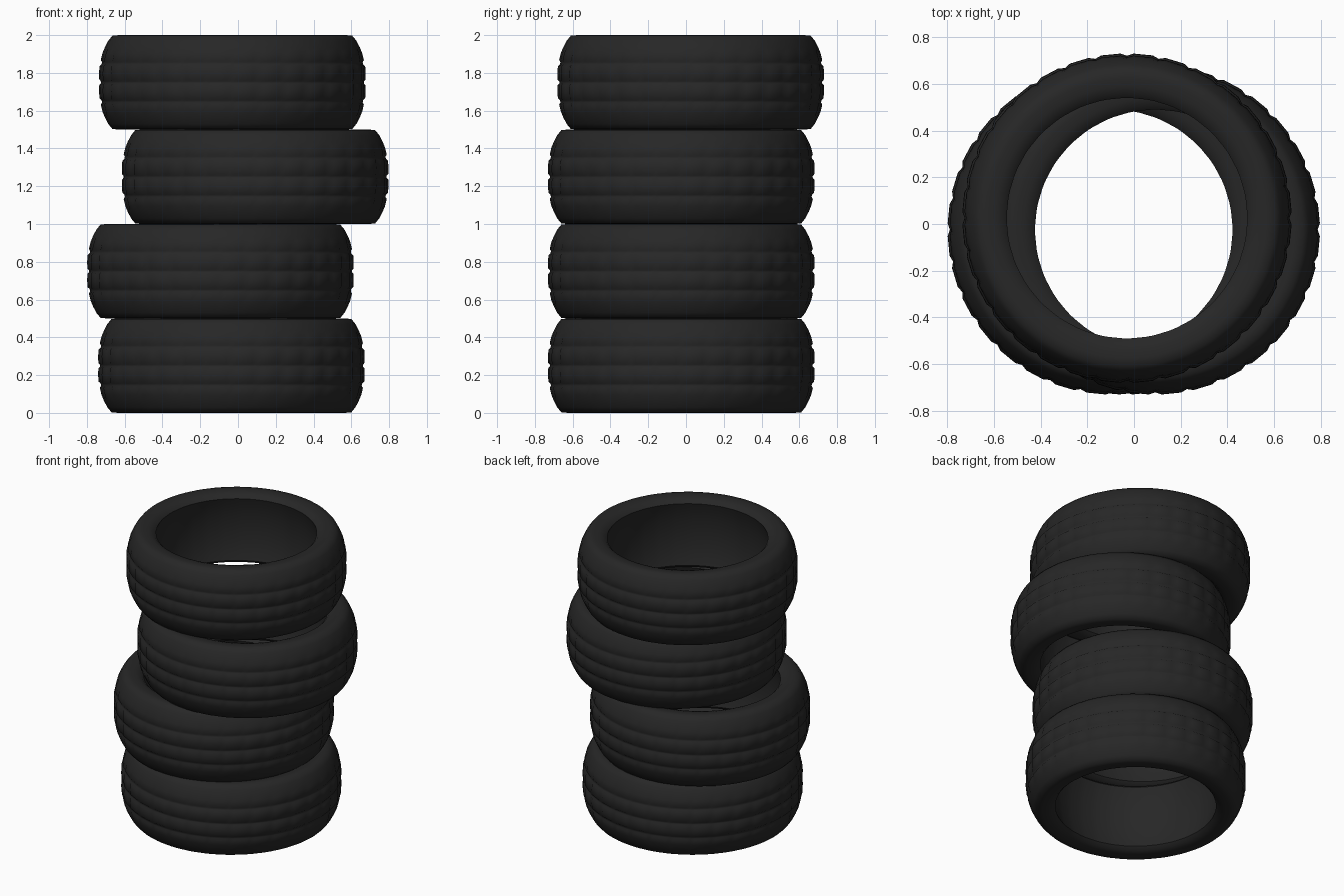
import bpy, bmesh, math

if "Cube" in bpy.data.objects:
    bpy.data.objects.remove(bpy.data.objects["Cube"])

BLOCKS = 32      # tread blocks around each tyre
H = 0.5          # tyre height

rubber = bpy.data.materials.new("rubber")
rubber.diffuse_color = (0.02, 0.02, 0.02, 1)
rubber.use_nodes = True
rubber.node_tree.nodes["Principled BSDF"].inputs["Base Color"].default_value = rubber.diffuse_color

# Lower half of the cross-section: radius, height, depth of cross grooves
half = [
    (0.550, 0.250, 0), (0.545, 0.160, 0), (0.530, 0.080, 0),   # inner wall
    (0.515, 0.032, 0), (0.535, 0.012, 0), (0.565, 0.003, 0),   # rim lip
    (0.600, 0.000, 0), (0.635, 0.003, 0), (0.657, 0.030, 0),   # side wall
    (0.675, 0.065, 0), (0.688, 0.095, 0.005), (0.697, 0.132, 0.008),
    (0.690, 0.143, 0), (0.692, 0.155, 0),                      # side groove
    (0.704, 0.166, 0.009), (0.706, 0.200, 0.010), (0.705, 0.236, 0.009),
    (0.696, 0.245, 0),                                         # middle groove
]
profile = half + [(r, H - z, d) for r, z, d in reversed(half[1:])]


def make_tyre(name, x, y, z):
    bm = bmesh.new()
    # Three stations per block: one in the cross groove, two on the block
    angles = [(2 * math.pi * (b + f) / BLOCKS, f == 0)
              for b in range(BLOCKS) for f in (0, 0.2, 0.8)]
    rings = []
    for a, groove in angles:
        ring = []
        for r, h, d in profile:
            rr = r - (d if groove else 0)
            ring.append(bm.verts.new((rr * math.cos(a), rr * math.sin(a), h)))
        rings.append(ring)
    n = len(profile)
    for i, ring in enumerate(rings):
        nxt = rings[(i + 1) % len(rings)]
        for j in range(n):
            k = (j + 1) % n
            bm.faces.new((ring[j], nxt[j], nxt[k], ring[k]))
    bmesh.ops.recalc_face_normals(bm, faces=bm.faces)
    mesh = bpy.data.meshes.new(name)
    bm.to_mesh(mesh)
    bm.free()
    mesh.materials.append(rubber)
    ob = bpy.data.objects.new(name, mesh)
    ob.location = (x, y, z)
    bpy.context.collection.objects.link(ob)
    bpy.ops.object.select_all(action='DESELECT')
    ob.select_set(True)
    bpy.context.view_layer.objects.active = ob
    bpy.ops.object.shade_smooth_by_angle(angle=math.radians(50))


# Stack of four tyres, each slightly shifted
offsets = [(-0.035, -0.025), (-0.093, -0.025), (0.091, -0.025), (-0.03, 0.025)]
for i, (x, y) in enumerate(offsets):
    make_tyre(f"tyre_{i + 1}", x, y, i * H)
